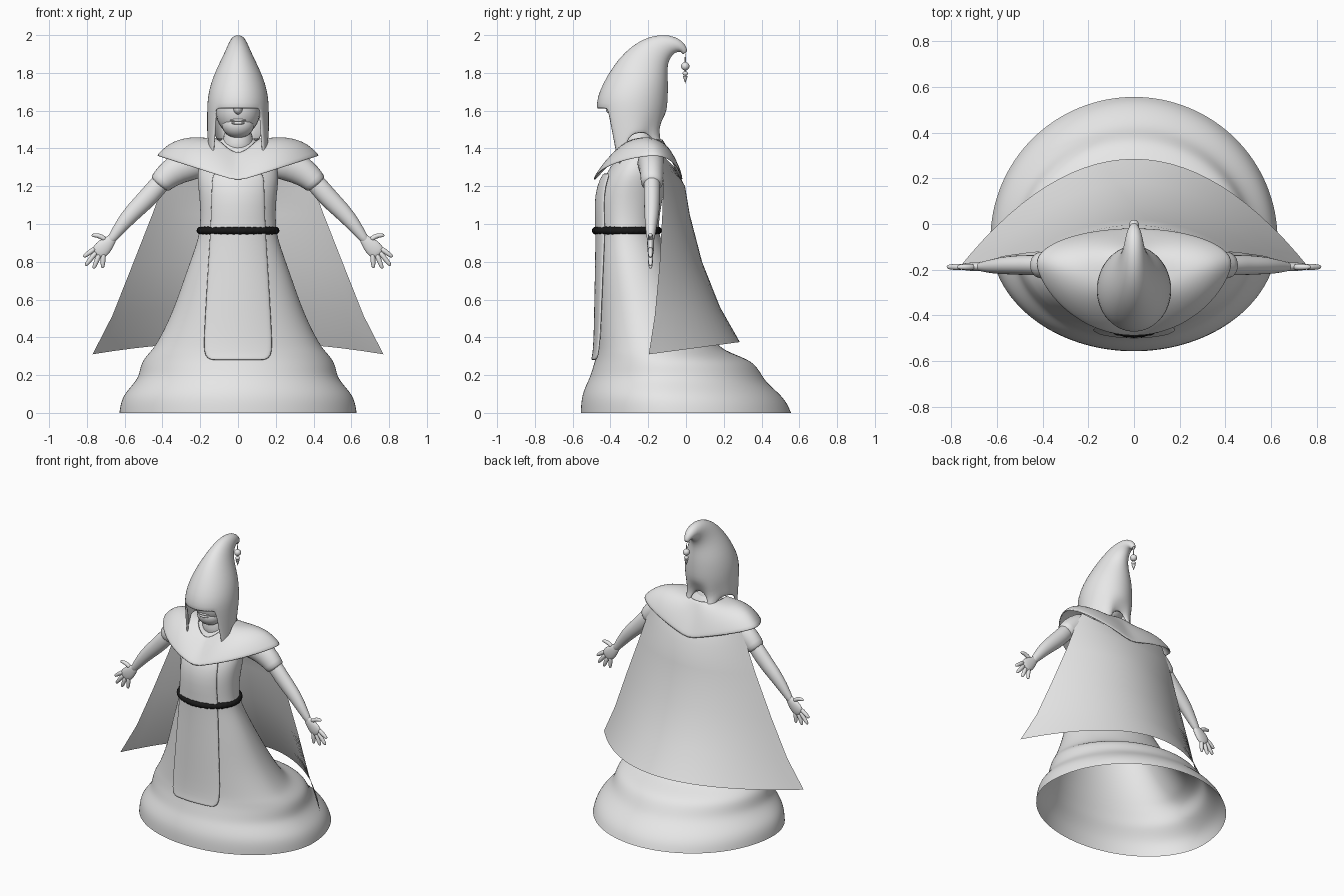
import bpy
import bmesh
from math import sin, cos, pi, radians
from mathutils import Vector

cube = bpy.data.objects.get("Cube")
if cube:
    bpy.data.objects.remove(cube, do_unlink=True)


def material(name, value):
    m = bpy.data.materials.new(name)
    m.use_nodes = True
    colour = (value, value, value, 1)
    m.diffuse_color = colour
    m.node_tree.nodes["Principled BSDF"].inputs["Base Color"].default_value = colour
    return m


GREY = material("pale grey", 0.8)
BLACK = material("belt black", 0.01)


def loft(name, rows, mat=GREY, closed=True, caps=False, keep=None, sub=1, thick=0, mirror=False):
    """Skin rows of points with quads; keep(row, column) chooses faces."""
    bm = bmesh.new()
    grid = [[bm.verts.new(p) for p in row] for row in rows]
    n = len(rows[0])
    for i in range(len(rows) - 1):
        for k in range(n if closed else n - 1):
            if keep is None or keep(i, k):
                j = (k + 1) % n
                bm.faces.new((grid[i][k], grid[i][j], grid[i + 1][j], grid[i + 1][k]))
    if caps:
        bm.faces.new(grid[0])
        bm.faces.new(grid[-1])
    loose = [v for v in bm.verts if not v.link_faces]
    bmesh.ops.delete(bm, geom=loose, context='VERTS')
    bmesh.ops.recalc_face_normals(bm, faces=bm.faces[:])
    mesh = bpy.data.meshes.new(name)
    bm.to_mesh(mesh)
    bm.free()
    mesh.materials.append(mat)
    mesh.shade_smooth()
    ob = bpy.data.objects.new(name, mesh)
    bpy.context.collection.objects.link(ob)
    if mirror:
        ob.modifiers.new("Mirror", 'MIRROR')
    if thick:
        s = ob.modifiers.new("Solidify", 'SOLIDIFY')
        s.thickness, s.offset = thick, 0
    if sub:
        s = ob.modifiers.new("Subdivision", 'SUBSURF')
        s.levels = s.render_levels = sub
    return ob


def tube(name, pts, mirror=True):
    """Tube through (x, y, z, radius, depth radius), bending in the xz plane."""
    rows = []
    for i, (x, y, z, r, ry) in enumerate(pts):
        a, b = pts[max(i - 1, 0)], pts[min(i + 1, len(pts) - 1)]
        d = Vector((b[0] - a[0], 0, b[2] - a[2])).normalized()
        side = Vector((-d.z, 0, d.x))
        rows.append([Vector((x, y, z)) + side * r * cos(t) + Vector((0, ry * sin(t), 0))
                     for t in (2 * pi * k / 12 for k in range(12))])
    return loft(name, rows, caps=True, mirror=mirror)


def ball(name, loc, scale):
    bpy.ops.mesh.primitive_uv_sphere_add(segments=24, ring_count=16, location=loc)
    ob = bpy.context.object
    ob.name = name
    ob.scale = scale
    ob.data.materials.append(GREY)
    ob.data.shade_smooth()
    return ob


N = 32
ANGLES = [2 * pi * k / N for k in range(N)]  # 0 is the front

# Robe: z, half width, front y, back y
ROBE = [(0, .632, -.56, .56), (.05, .625, -.558, .54), (.1, .605, -.55, .5), (.15, .56, -.53, .44),
        (.19, .53, -.51, .41), (.24, .52, -.495, .38), (.28, .505, -.483, .34), (.32, .47, -.475, .23),
        (.36, .435, -.47, .16), (.52, .352, -.468, .07), (.73, .28, -.464, -.05),
        (.88, .225, -.46, -.12), (.97, .2, -.46, -.15), (1.1, .2, -.468, -.13),
        (1.2, .212, -.455, -.11), (1.3, .22, -.405, -.11), (1.4, .15, -.33, -.14),
        (1.46, .07, -.29, -.18)]


def widest(f, b):
    """The robe is widest a little ahead of its middle."""
    return (f + b) / 2 - .06 * (b - f)


def robe_ring(z, w, f, b):
    c = widest(f, b)
    return [(w * sin(a), c - (c - f if cos(a) > 0 else b - c) * cos(a), z) for a in ANGLES]


loft("robe", [robe_ring(*r) for r in ROBE], sub=2)


def robe_front(x, z):
    for lo, hi in zip(ROBE, ROBE[1:]):
        if lo[0] <= z <= hi[0]:
            t = (z - lo[0]) / (hi[0] - lo[0])
            _, w, f, b = [p + (q - p) * t for p, q in zip(lo, hi)]
            c = widest(f, b)
            return c - (c - f) * max(0, 1 - (x / w) ** 2) ** .5


# Front panel hanging over the robe
PANEL = [(.28, .14), (.29, .165), (.32, .183), (.42, .18), (.6, .17), (.8, .158),
         (.97, .147), (1.1, .142), (1.2, .14), (1.27, .135)]
loft("front_panel", [[(w * s / 6, robe_front(w * s / 6, z) - .012, z) for s in range(-6, 7)]
                     for z, w in PANEL], closed=False, thick=.014)

# Twisted rope belt
rows = []
for k in range(128):
    a = 2 * pi * k / 128
    row = []
    for m in range(12):
        b = 2 * pi * m / 12
        r = .02 + .0015 * cos(3 * b - 36 * a)
        row.append(((.198 + r * cos(b)) * sin(a), -.313 - (.164 + r * cos(b)) * cos(a), .965 + r * sin(b)))
    rows.append(row)
loft("rope_belt", rows + rows[:1], BLACK, sub=0)

# Cape: centre z, centre y, half width, edge y, edge rise
CAPE = [(1.3, -.06, .33, -.12, .06), (1.2, -.005, .385, -.12, .04), (1.05, .02, .45, -.125, .01),
        (.8, .085, .56, -.14, -.02), (.56, .18, .665, -.165, -.045), (.375, .285, .77, -.197, -.065)]
loft("cape", [[(w * s, y + (e - y) * s * s, z + dz * s * s) for s in (k / 14 for k in range(-14, 15))]
              for z, y, w, e, dz in CAPE], closed=False, sub=0)

# Shoulder mantle, dipping to a point at the front and back
rows = []
for t in (0, .2, .45, .72, .88, 1):
    row = []
    for a in ANGLES:
        c, s = cos(a), sin(a)
        inner = Vector((.11 * s, -.24 - .11 * c, 1.45 - .07 * max(c, 0) ** 3))
        reach = .32 * c ** 1.3 if c > 0 else .15 * c
        outer = Vector((.43 * s, -.17 - reach, 1.225 + .135 * abs(s)))
        p = inner.lerp(outer, t)
        p.z += .055 * sin(pi * t ** 1.4) * abs(s)
        row.append(p)
    rows.append(row)
loft("shoulder_mantle", rows, thick=.012)

# Sleeves, arms and hands
tube("sleeves", [(.17, -.19, 1.33, .085, .08), (.27, -.18, 1.315, .09, .075),
                 (.35, -.18, 1.275, .08, .067), (.4, -.18, 1.23, .066, .062),
                 (.422, -.18, 1.2, .062, .06)])
tube("arms", [(.36, -.18, 1.28, .055, .048), (.465, -.18, 1.15, .055, .046),
              (.55, -.18, 1.07, .049, .042), (.615, -.185, .995, .039, .034),
              (.665, -.187, .925, .025, .022), (.685, -.187, .903, .022, .016)])
tube("palms", [(.655, -.187, .94, .021, .017), (.675, -.187, .912, .03, .019),
               (.705, -.187, .883, .046, .02), (.735, -.187, .853, .045, .017),
               (.752, -.187, .836, .032, .01)])
FINGERS = {"index": (.755, .872, .818, .826), "middle": (.748, .855, .808, .779),
           "ring": (.733, .843, .765, .764), "little": (.712, .85, .717, .766),
           "thumb": (.695, .912, .775, .938)}
for name, (x0, z0, x1, z1) in FINGERS.items():
    lift = .014 if name == "thumb" else 0
    tube(name + "_fingers", [(x0 + (x1 - x0) * t, -.188, z0 + (z1 - z0) * t + lift * sin(pi * t), r, r)
                             for t, r in ((0, .014), (.4, .014), (.75, .012), (.95, .009), (1, .003))])

# Head and neck
ball("head", (0, -.27, 1.6), (.118, .125, .135))
ball("jaw", (0, -.31, 1.525), (.085, .075, .07))
ball("nose", (0, -.39, 1.61), (.024, .035, .03))
for name, z, w in (("upper_lip", 1.549, .042), ("lower_lip", 1.534, .036)):
    ball(name, (0, -.375, z), (w, .018, .009))
tube("neck", [(0, -.25, 1.36, .095, .09), (0, -.25, 1.42, .085, .08), (0, -.26, 1.53, .075, .075)], mirror=False)

# Hood: front y, front z, back y, back z, half width
HOOD = [(-.47, 1.61, -.105, 1.6, .16), (-.467, 1.67, -.1, 1.66, .158),
        (-.435, 1.745, -.098, 1.74, .142), (-.385, 1.83, -.102, 1.8, .112),
        (-.325, 1.905, -.1, 1.85, .08), (-.24, 1.972, -.085, 1.885, .055),
        (-.14, 2.003, -.06, 1.912, .04), (-.05, 1.99, -.03, 1.918, .03),
        (-.002, 1.945, -.018, 1.908, .016), (.004, 1.91, -.012, 1.9, .008)]
# Lower hem height from the face opening to the back, with pointed tails
HEM = [1.6, 1.6, 1.6, 1.6, 1.57, 1.28, 1.33, 1.44, 1.47, 1.48, 1.48, 1.48, 1.46, 1.36, 1.46, 1.5, 1.51]


def hood_ring(f, zf, b, zb, w):
    return [Vector((w * sin(a), (f + b) / 2 - (b - f) / 2 * cos(a),
                    (zf + zb) / 2 + (zf - zb) / 2 * cos(a))) for a in ANGLES]


rows = [hood_ring(*r) for r in HOOD]
drape = []
for t in (1, .66, .33):
    row = []
    for k, p in enumerate(rows[0]):
        q = p.copy()
        q.z += (HEM[min(k, N - k)] - p.z) * t
        back_tail = k in (13, 19) and t == 1
        q.y += .05 if back_tail else -.045 * t * max(0, -cos(ANGLES[k]))
        q.y += .05 * t * t * max(0, cos(ANGLES[k]))
        row.append(q)
    drape.append(row)
loft("pointed_hood", drape + rows, keep=lambda i, k: i > 2 or 4 <= k < N - 4, thick=.008)

# Beaded pendant on the hood tip
tube("pendant_cord", [(0, -.004, 1.91, .004, .004), (0, -.004, 1.77, .004, .004)], mirror=False)
ball("large_bead", (0, -.004, 1.835), (.022, .022, .022))
ball("small_bead", (0, -.004, 1.797), (.014, .014, .012))
bpy.ops.mesh.primitive_cone_add(vertices=16, radius1=.013, radius2=0, depth=.04,
                                location=(0, -.004, 1.763), rotation=(radians(180), 0, 0))
drop = bpy.context.object
drop.name = "pendant_drop"
drop.data.materials.append(GREY)
